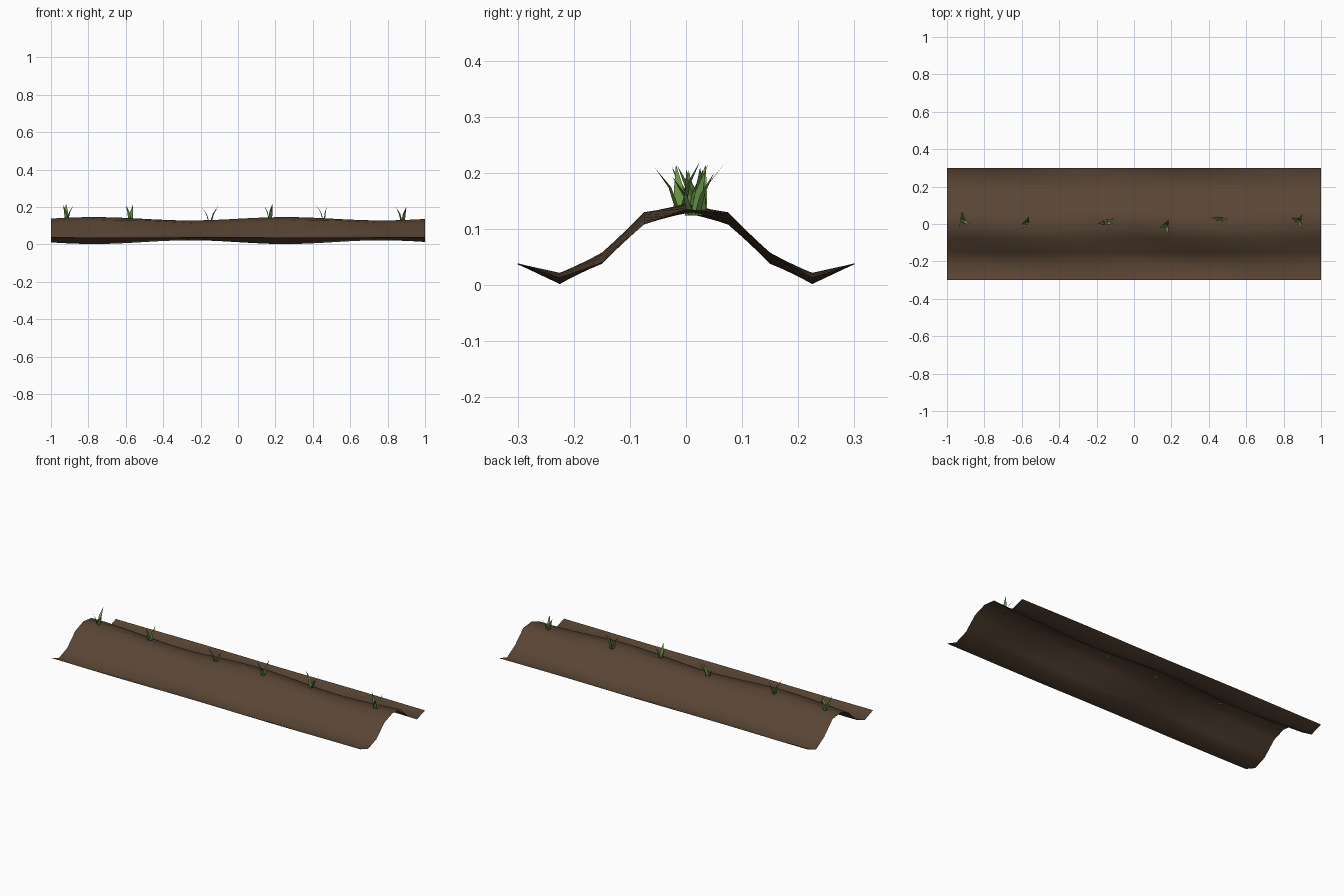
import bpy, math
from mathutils import Vector

if "Cube" in bpy.data.objects:
    bpy.data.objects.remove(bpy.data.objects["Cube"])


def material(name, color):
    m = bpy.data.materials.new(name)
    m.diffuse_color = (*color, 1)
    m.use_nodes = True
    m.node_tree.nodes["Principled BSDF"].inputs["Base Color"].default_value = m.diffuse_color
    return m


def make_object(name, verts, faces, mat):
    me = bpy.data.meshes.new(name)
    me.from_pydata(verts, [], faces)
    me.materials.append(mat)
    ob = bpy.data.objects.new(name, me)
    bpy.context.collection.objects.link(ob)
    return ob


soil = material("soil", (0.10, 0.06, 0.035))
greens = [material("grass_light", (0.16, 0.32, 0.06)),
          material("grass_dark", (0.10, 0.22, 0.05))]

# Soil ridge: open sheet with a furrow profile and a gentle wave along its length
HALF = [0.137, 0.119, 0.048, 0.012, 0.038]
AMPS = [0.009, 0.011, 0.010, 0.010, 0.001]
SEGS = 24


def soil_z(x, i):
    k = abs(i)
    return HALF[k] + AMPS[k] * math.sin(6.15 * x + i * 1.05)


verts, faces = [], []
for s in range(SEGS + 1):
    x = -1 + 2 * s / SEGS
    verts += [(x, 0.075 * i, soil_z(x, i)) for i in range(-4, 5)]
for s in range(SEGS):
    for j in range(8):
        a = s * 9 + j
        faces.append((a, a + 1, a + 10, a + 9))
ridge = make_object("soil_ridge", verts, faces, soil)
ridge.data.shade_smooth()

# Grass tufts: base position, then the horizontal lean of each blade tip
TUFTS = [
    ((-0.915, 0.015), [(-0.005, 0.055), (-0.02, -0.03), (0.035, -0.015)]),
    ((-0.575, 0.005), [(0.015, 0.035), (-0.025, -0.03), (-0.025, 0.0)]),
    ((-0.15, 0.01), [(0.045, 0.02), (-0.045, -0.01), (0.04, -0.01)]),
    ((0.17, -0.01), [(0.015, 0.035), (-0.035, -0.008), (0.015, -0.045)]),
    ((0.46, 0.025), [(-0.045, 0.01), (0.045, 0.0), (0.015, 0.005)]),
    ((0.88, 0.015), [(-0.04, 0.02), (0.02, 0.035), (0.02, -0.04)]),
]


def blade(name, x, y, lean, height, mat):
    d = Vector((lean[0], lean[1], 0))
    side = Vector((-d.y, d.x, 0)).normalized()
    base = Vector((x, y, soil_z(x, 0) - 0.006)) + d * 0.15
    pts = []
    for t, w in ((0, 0.011), (0.5, 0.008)):
        c = base + d * 0.85 * t ** 1.7 + Vector((0, 0, height * t))
        pts += [c - side * w, c + side * w]
    pts.append(base + d * 0.85 + Vector((0, 0, height)))
    make_object(name, pts, [(0, 1, 3, 2), (2, 3, 4)], mat)


for n, ((x, y), leans) in enumerate(TUFTS):
    for b, lean in enumerate(leans):
        blade(f"grass_blade_{n}_{b}", x, y, lean, 0.082 - 0.006 * b, greens[(n + b) % 2])
